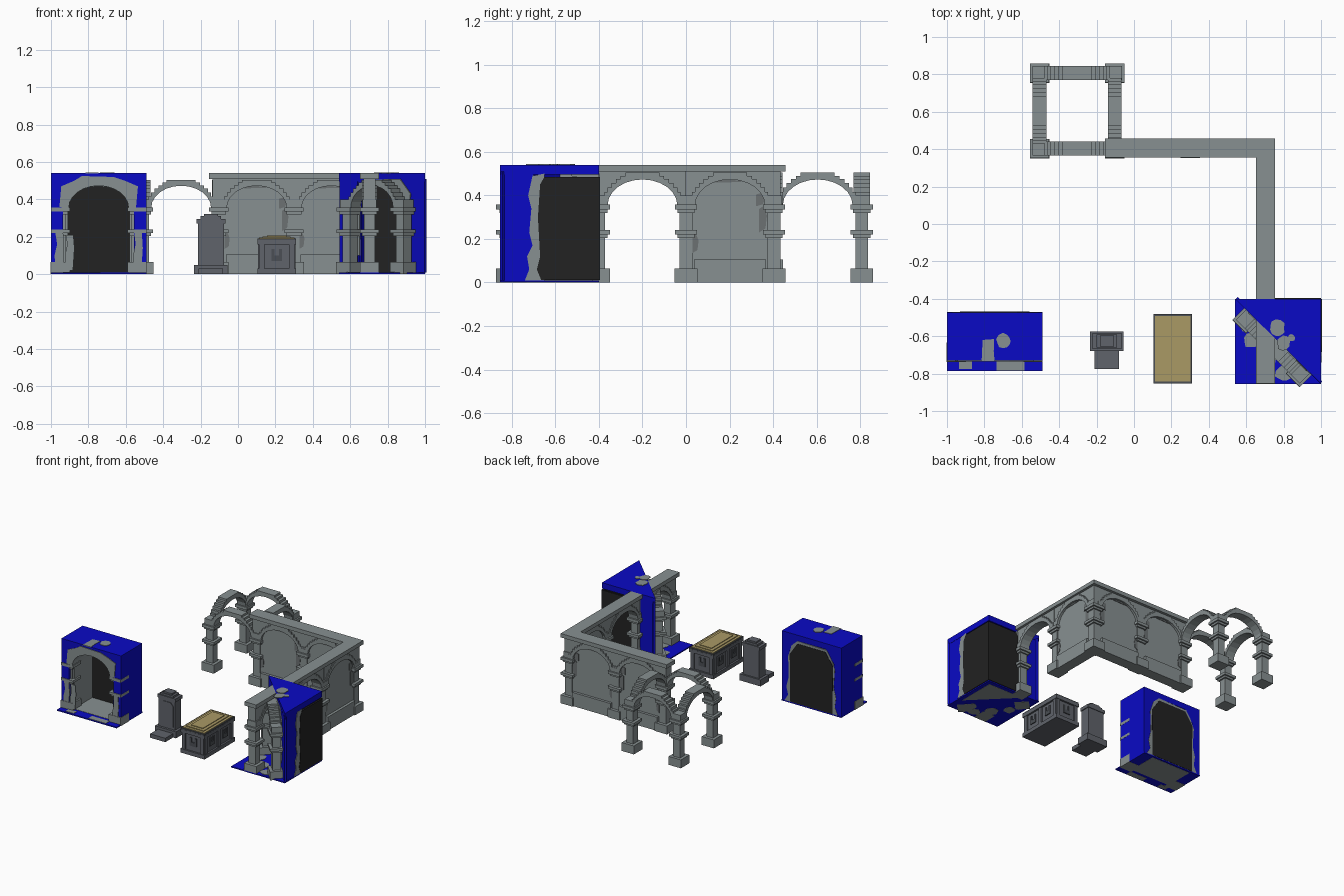
import bpy, bmesh, math, random
from mathutils import Matrix, Vector

if "Cube" in bpy.data.objects:
    bpy.data.objects.remove(bpy.data.objects["Cube"])

random.seed(4)


def material(name, rgb):
    m = bpy.data.materials.new(name)
    m.diffuse_color = (*rgb, 1)
    m.use_nodes = True
    m.node_tree.nodes["Principled BSDF"].inputs["Base Color"].default_value = m.diffuse_color
    return m


STONE = material("grey stone", (0.245, 0.28, 0.285))
WORN = material("worn stone", (0.15, 0.165, 0.17))
BLUE = material("blue surround", (0.003, 0.003, 0.56))
BLACK = material("black recess", (0.016, 0.016, 0.016))
SLATE = material("slate", (0.115, 0.125, 0.145))
SLATE_DARK = material("dark slate", (0.07, 0.078, 0.09))
GOLD = material("tarnished gold", (0.40, 0.32, 0.13))


def place(x, y, angle=0, z=0):
    return Matrix.Translation((x, y, z)) @ Matrix.Rotation(math.radians(angle), 4, 'Z')


UPRIGHT = Matrix(((1, 0, 0, 0), (0, 0, 1, 0), (0, 1, 0, 0), (0, 0, 0, 1)))


def prism(name, pts, a, b, mat, m=Matrix(), upright=True):
    """Extrude a 2D outline: u,z outline along depth, or x,y outline along z."""
    bm = bmesh.new()
    t = m @ (UPRIGHT if upright else Matrix())
    f = bm.faces.new([bm.verts.new((p[0], p[1], a)) for p in pts])
    ext = bmesh.ops.extrude_face_region(bm, geom=[f])["geom"]
    bmesh.ops.translate(bm, vec=(0, 0, b - a), verts=[v for v in ext if isinstance(v, bmesh.types.BMVert)])
    bm.transform(t)
    bmesh.ops.recalc_face_normals(bm, faces=bm.faces)
    me = bpy.data.meshes.new(name)
    bm.to_mesh(me)
    bm.free()
    me.materials.append(mat)
    ob = bpy.data.objects.new(name, me)
    bpy.context.collection.objects.link(ob)
    return ob


def box(name, x0, x1, y0, y1, z0, z1, mat, m=Matrix()):
    return prism(name, [(x0, y0), (x1, y0), (x1, y1), (x0, y1)], z0, z1, mat, m, False)


def blob(name, x, y, r, z0, z1, mat):
    pts = []
    for i in range(11):
        k = r * random.uniform(0.8, 1.12)
        pts.append((x + k * math.cos(i * math.tau / 11), y + k * math.sin(i * math.tau / 11)))
    prism(name, pts, z0, z1, mat, upright=False)


def arc(a, b, z, n=12):
    return [(a * math.cos(math.pi * i / n), z + b * math.sin(math.pi * i / n)) for i in range(n + 1)]


def stepped():
    """Left to right staircase over the back of the arch."""
    half = [(0.175, 0.39), (0.16, 0.415), (0.143, 0.437), (0.122, 0.457), (0.1, 0.475), (0.078, 0.49), (0.055, 0.505)]
    right = [(0.2, 0.355), (0.2, 0.39)]
    for p, q in zip(half, half[1:]):
        right += [p, (p[0], q[1])]
    right.append(half[-1])
    return [(-u, z) for u, z in right] + right[::-1]


def pier(m):
    for name, r, z0, z1 in [("pier_base", .052, 0, .065), ("pier_shaft", .029, .065, .36), ("pier_ring_lower", .04, .205, .22),
                            ("pier_ring", .051, .22, .24), ("pier_capital_neck", .04, .32, .335),
                            ("pier_capital", .051, .335, .357), ("pier_top", .038, .357, .40)]:
        box(name, -r, r, -r, r, z0, z1, STONE, m)


def arch(m, depth=0.037):
    prism("arch_ring", stepped() + arc(0.16, 0.118, 0.355), -depth, depth, STONE, m)


def bay(x, y, angle, solid):
    """Wall bay with spandrel, arch and optional filled panel."""
    m = place(x, y, angle)
    arch(m, 0.04)
    prism("spandrel", [(-.2, .355), (-.2, .51), (.2, .51), (.2, .355)] + arc(.163, .121, .355), -.031, .031, STONE, m)
    if solid:
        box("wall_panel", -.2, .2, -.022, .022, 0, .51, STONE, m)
        box("wall_plinth", -.165, .165, -.042, .042, 0, .105, STONE, m)
        for s in (-1, 1):
            for u, z, w, h in [(-.158, .18, .014, .045), (.152, .29, .018, .06), (.14, .38, .02, .03), (0, .465, .07, .006)]:
                prism("worn_patch", [(u - w, z - h), (u + w * .6, z - h * .7), (u + w, z + h * .3), (u, z + h), (u - w, z + h * .8)],
                      s * .02, s * .026, WORN, m)


# Free-standing square arcade
for px in (-.505, -.103):
    for py in (.403, .807):
        pier(place(px, py))
for y in (.403, .807):
    arch(place(-.304, y))
for x in (-.505, -.103):
    arch(place(x, .605, 90))

# L-shaped wall with bays
for x in (.3, .703):
    pier(place(x, .404))
for y in (0, -.4, -.803):
    pier(place(.703, y))
bay(.1, .404, 0, True)
bay(.5, .404, 0, True)
bay(.703, .202, 90, True)
bay(.703, -.2, 90, False)
bay(.703, -.602, 90, False)
for n, a in (("wall_end_west", (-.135, -.09, .373, .435)), ("wall_corner", (.672, .734, .373, .435)), ("wall_end_south", (.672, .734, -.835, -.79))):
    box(n, *a, .355, .51, STONE)
prism("wall_cap", [(-.155, .355), (.653, .355), (.653, -.853), (.753, -.853), (.753, .457), (-.155, .457)], .51, .54, STONE, upright=False)

# Straight alcove: shell, lining, black back
A = place(-.745, 0)
prism("alcove_shell", [(-.255, .008), (-.255, .54), (.255, .54), (.255, .008), (.19, .008), (.19, .4), (.12, .495),
                       (-.12, .495), (-.19, .4), (-.19, .008)], -.73, -.472, BLUE, A)
prism("alcove_lining", [(-.189, .01), (-.189, .4), (-.12, .494), (.12, .494), (.189, .4), (.189, .01), (.165, .01)]
      + arc(.165, .12, .35) + [(-.165, .01)], -.70, -.48, STONE, A)
prism("alcove_back_border", [(-.225, .01), (-.2, .07), (-.21, .14), (-.19, .22), (-.2, .36), (-.17, .43), (-.13, .49), (.12, .495),
                             (.17, .45), (.2, .36), (.195, .2), (.215, .12), (.2, .06), (.23, .01)], -.476, -.470, STONE, A)
prism("alcove_back", [(-.18, .011), (-.185, .38), (-.12, .475), (.12, .475), (.185, .38), (.18, .011)], -.482, -.468, BLACK, A)
box("alcove_floor", -.255, .255, -.785, -.470, .001, .01, BLUE, A)
box("alcove_inner_floor", -.17, .17, -.71, -.482, 0, .012, STONE, A)
for s in (-1, 1):
    pier(place(-.745 + s * .205, -.685))
arch(place(-.745, -.697))
prism("alcove_front_wear", [(-.21, .36), (-.2, .47), (-.13, .5), (-.09, .525), (.08, .52), (.14, .5), (.21, .47), (.2, .36)]
      + arc(.163, .121, .355), -.735, -.728, STONE, A)
for x in (-.955, -.9, -.535):
    h = random.uniform(.2, .3)
    prism("alcove_side_wear", [(-.02, .02), (-.026, .1), (-.012, .16), (-.022, h), (.02, h), (.026, .14), (.018, .02)],
          -.734, -.728, STONE, place(x, 0))
box("alcove_floor_wear", -.935, -.865, -.775, -.735, 0, .013, STONE)
box("alcove_floor_wear", -.735, -.585, -.782, -.735, 0, .013, STONE)
blob("alcove_roof_wear", -.695, -.627, .042, .538, .544, STONE)
prism("alcove_roof_strip", [(-.815, -.735), (-.745, -.735), (-.75, -.68), (-.748, -.615), (-.81, -.62), (-.812, -.68)],
      .538, .543, STONE, upright=False)

# Diagonal corner alcove: triangular shell with two black sides
D = place(.77, -.627, -45)
prism("corner_roof", [(.54, -.40), (1, -.855), (1, -.40)], .495, .54, BLUE, upright=False)
box("corner_floor", .54, 1, -.855, -.40, .001, .01, BLUE)
prism("corner_inner_floor", [(.67, -.43), (.97, -.73), (.97, -.43)], 0, .012, STONE, upright=False)
prism("corner_front", [(-.32, .008), (-.32, .51), (.32, .51), (.32, .008), (.17, .008), (.17, .35)]
      + arc(.165, .12, .355)[1:-1] + [(-.17, .35), (-.17, .008)], 0, .015, BLUE, D)
prism("corner_jamb", [(.998, -.70), (.998, -.852), (.90, -.752)], .008, .50, BLUE, upright=False)
prism("corner_jamb", [(.69, -.402), (.543, -.402), (.64, -.499)], .008, .50, BLUE, upright=False)
for m in (place(1, -.40, 90), place(1, -.40, 0) @ Matrix.Diagonal((1, -1, 1, 1))):
    # the outline runs away from the outer corner
    prism("corner_border", [(-.34, .01), (-.32, .06), (-.33, .12), (-.305, .17), (-.32, .23), (-.31, .34), (-.325, .4), (-.305, .49),
                            (-.25, .5), (-.25, .01)], -.002, .005, STONE, m)
    prism("corner_black_side", [(-.265, .011), (-.285, .06), (-.27, .12), (-.28, .3), (-.27, .45), (-.25, .485), (0, .485), (0, .011)],
          -.004, .009, BLACK, m)
F = place(.742, -.656, -45)
for s in (-1, 1):
    pier(F @ Matrix.Translation((s * .203, 0, 0)))
arch(F)
prism("corner_front_wear", [(-.21, .1), (-.23, .22), (-.2, .3), (-.22, .42), (-.13, .505), (.14, .51), (.22, .43), (.2, .3), (.225, .2),
                            (.2, .1), (.165, .1)] + arc(.163, .121, .355) + [(-.165, .1)], -.006, .002, STONE, D)
for x, y, r in ((.765, -.555, .043), (.80, -.635, .04), (.84, -.61, .02)):
    blob("corner_roof_wear", x, y, r, .538, .544, STONE)
for x, y, r in ((.63, -.62, .045), (.80, -.8, .045), (.71, -.71, .05), (.6, -.55, .03), (.86, -.75, .04)):
    blob("corner_floor_wear", x, y, r, 0, .013, STONE)

# Gravestone
box("grave_slab", -.21, -.08, -.775, -.67, 0, .03, SLATE)
box("grave_base", -.235, -.055, -.68, -.575, 0, .05, SLATE)
box("grave_body", -.215, -.075, -.663, -.588, .05, .285, SLATE)
box("grave_band", -.222, -.068, -.668, -.583, .27, .295, SLATE)
box("grave_top", -.2, -.09, -.66, -.59, .295, .31, SLATE)
box("grave_crown", -.182, -.108, -.655, -.595, .31, .322, SLATE)
prism("grave_panel", [(-.2, .07), (-.2, .23), (-.18, .255), (-.11, .255), (-.09, .23), (-.09, .07)], -.667, -.66, SLATE)

# Stone coffin with gold lid
C = place(.207, -.667)


def tier(name, hx, hy, z0, z1, mat):
    box(name, -hx, hx, -hy, hy, z0, z1, mat, C)


tier("coffin_foot", .104, .186, 0, .03, SLATE)
tier("coffin_body", .09, .172, .03, .16, SLATE)
tier("coffin_rim", .104, .186, .158, .182, SLATE)
tier("coffin_lid_edge", .103, .185, .182, .192, SLATE_DARK)
tier("coffin_lid", .094, .175, .182, .197, GOLD)
tier("coffin_lid_step", .075, .155, .197, .203, GOLD)
tier("coffin_lid_top", .052, .132, .203, .208, GOLD)
for s in (-1, 1):
    for v in (-.158, .158, 0):
        box("coffin_side_post", s * .088, s * .1, v - .015, v + .015, .03, .16, SLATE, C)
    for u in (-.08, .08):
        box("coffin_end_post", u - .014, u + .014, s * .17, s * .182, .03, .16, SLATE, C)
# U-shaped carved panels on every side
U = [(-.028, .135), (-.028, .07), (.028, .07), (.028, .135), (.012, .135), (.012, .1), (-.012, .1), (-.012, .135)]
for ang, off, d in ((0, 0, .172), (180, 0, .172), (90, .08, .09), (90, -.08, .09), (-90, .08, .09), (-90, -.08, .09)):
    prism("coffin_carving", U, -d - .007, -d + .002, SLATE_DARK, C @ place(0, 0, ang) @ Matrix.Translation((off, 0, 0)))
